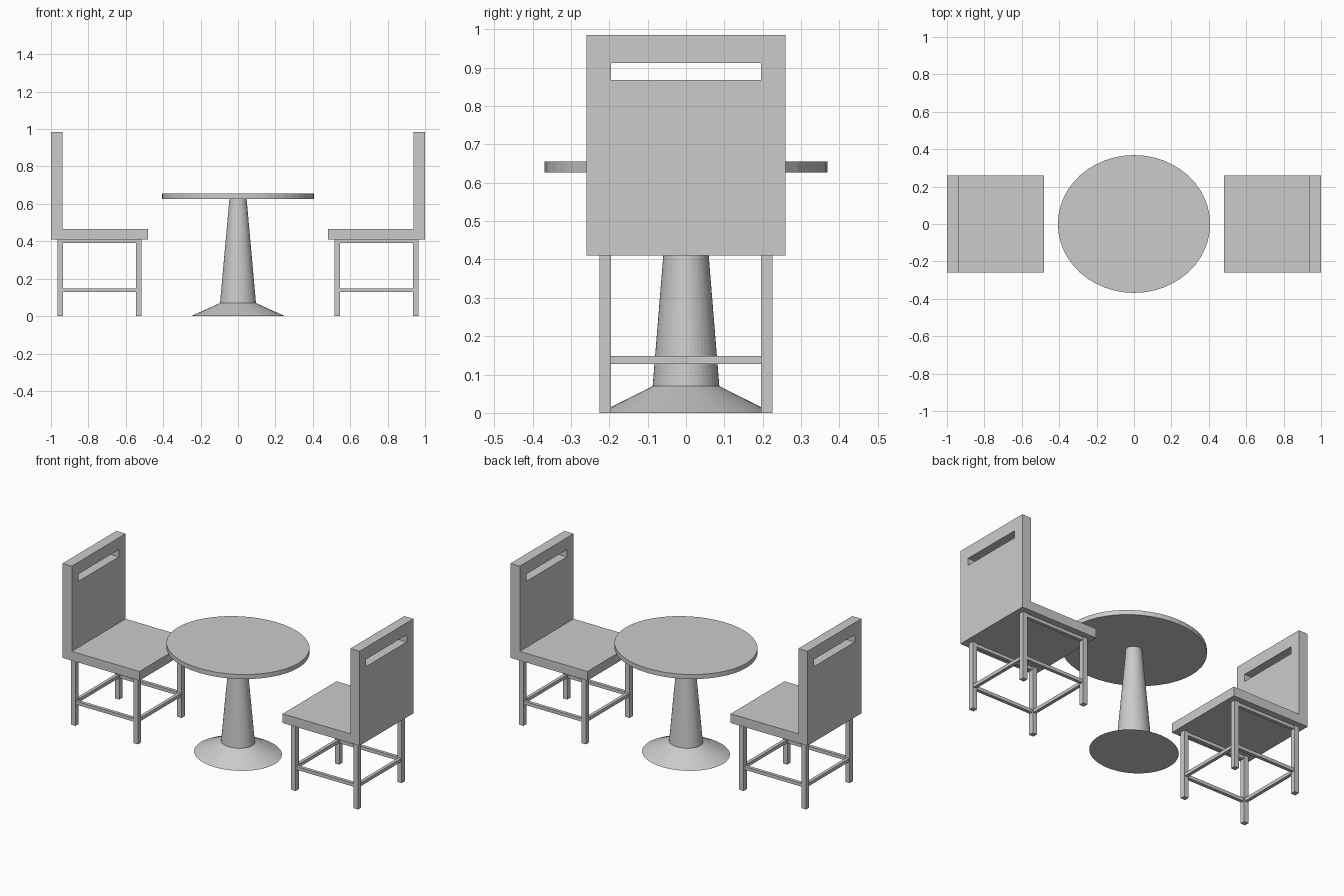
import bpy
import bmesh
import math

cube = bpy.data.objects.get("Cube")
if cube:
    bpy.data.objects.remove(cube, do_unlink=True)

grey = bpy.data.materials.new("light_grey")
grey.use_nodes = True
grey.diffuse_color = (0.6, 0.6, 0.6, 1)
grey.node_tree.nodes["Principled BSDF"].inputs["Base Color"].default_value = (0.6, 0.6, 0.6, 1)


def finish(name, bm):
    bmesh.ops.recalc_face_normals(bm, faces=bm.faces)
    mesh = bpy.data.meshes.new(name)
    bm.to_mesh(mesh)
    bm.free()
    mesh.materials.append(grey)
    obj = bpy.data.objects.new(name, mesh)
    bpy.context.collection.objects.link(obj)
    return obj


def box(name, x, y, z):
    """Box from (low, high) ranges on each axis."""
    bm = bmesh.new()
    bmesh.ops.create_cube(bm, size=1)
    for v in bm.verts:
        for i, (low, high) in enumerate((x, y, z)):
            v.co[i] = (low + high) / 2 + v.co[i] * (high - low)
    return finish(name, bm)


def turned(name, profile, squash=0.905, sides=48):
    """Capped oval solid from a (radius, height) profile."""
    bm = bmesh.new()
    rings = []
    for r, z in profile:
        angles = [math.tau * k / sides for k in range(sides)]
        rings.append([bm.verts.new((r * math.cos(a), squash * r * math.sin(a), z)) for a in angles])
    for low, high in zip(rings, rings[1:]):
        for k in range(sides):
            n = (k + 1) % sides
            bm.faces.new((low[k], low[n], high[n], high[k]))
    bm.faces.new(rings[0])
    bm.faces.new(rings[-1])
    return finish(name, bm)


def seat_and_back(name, side):
    """L-shaped slab with a hand slot cut through the back."""
    outline = [(0.482, 0.41), (1, 0.41), (1, 0.985), (0.938, 0.985), (0.938, 0.466), (0.482, 0.466)]
    bm = bmesh.new()
    face = bm.faces.new([bm.verts.new((side * x, -0.259, z)) for x, z in outline])
    moved = bmesh.ops.extrude_face_region(bm, geom=[face])["geom"]
    bmesh.ops.translate(bm, vec=(0, 0.518, 0), verts=[g for g in moved if isinstance(g, bmesh.types.BMVert)])
    slab = finish(name, bm)
    cutter = box("slot_cutter", sorted((side * 0.9, side * 1.1)), (-0.195, 0.195), (0.868, 0.912))
    cutter.hide_render = True
    cut = slab.modifiers.new("slot", "BOOLEAN")
    cut.object = cutter
    cut.operation = "DIFFERENCE"
    cut.solver = "EXACT"
    bpy.context.view_layer.objects.active = slab
    bpy.ops.object.modifier_apply(modifier=cut.name)
    bpy.data.objects.remove(cutter, do_unlink=True)


# Table
turned("table_top", [(0.407, 0.627), (0.407, 0.655)])
turned("table_pedestal", [(0.25, 0), (0.096, 0.07), (0.046, 0.627)])

# Chairs, facing the table
LEG_X, LEG_Y, HALF, RAIL = (0.531, 0.951), 0.21, 0.015, 0.01
for side, label in ((1, "left"), (-1, "right")):
    seat_and_back(label + "_chair_seat_and_back", side)
    ends = sorted(side * x for x in LEG_X)
    for x in ends:
        for y in (-LEG_Y, LEG_Y):
            box(label + "_chair_leg", (x - HALF, x + HALF), (y - HALF, y + HALF), (0, 0.41))
        # Cross stretcher
        box(label + "_chair_cross_stretcher", (x - RAIL, x + RAIL), (HALF - LEG_Y, LEG_Y - HALF), (0.128, 0.148))
    # Side stretchers and upper side rails
    for y in (-LEG_Y, LEG_Y):
        for name, z in (("side_stretcher", 0.138), ("upper_rail", 0.401)):
            box(label + "_chair_" + name, (ends[0] + HALF, ends[1] - HALF), (y - RAIL, y + RAIL), (z - RAIL, z + RAIL))
